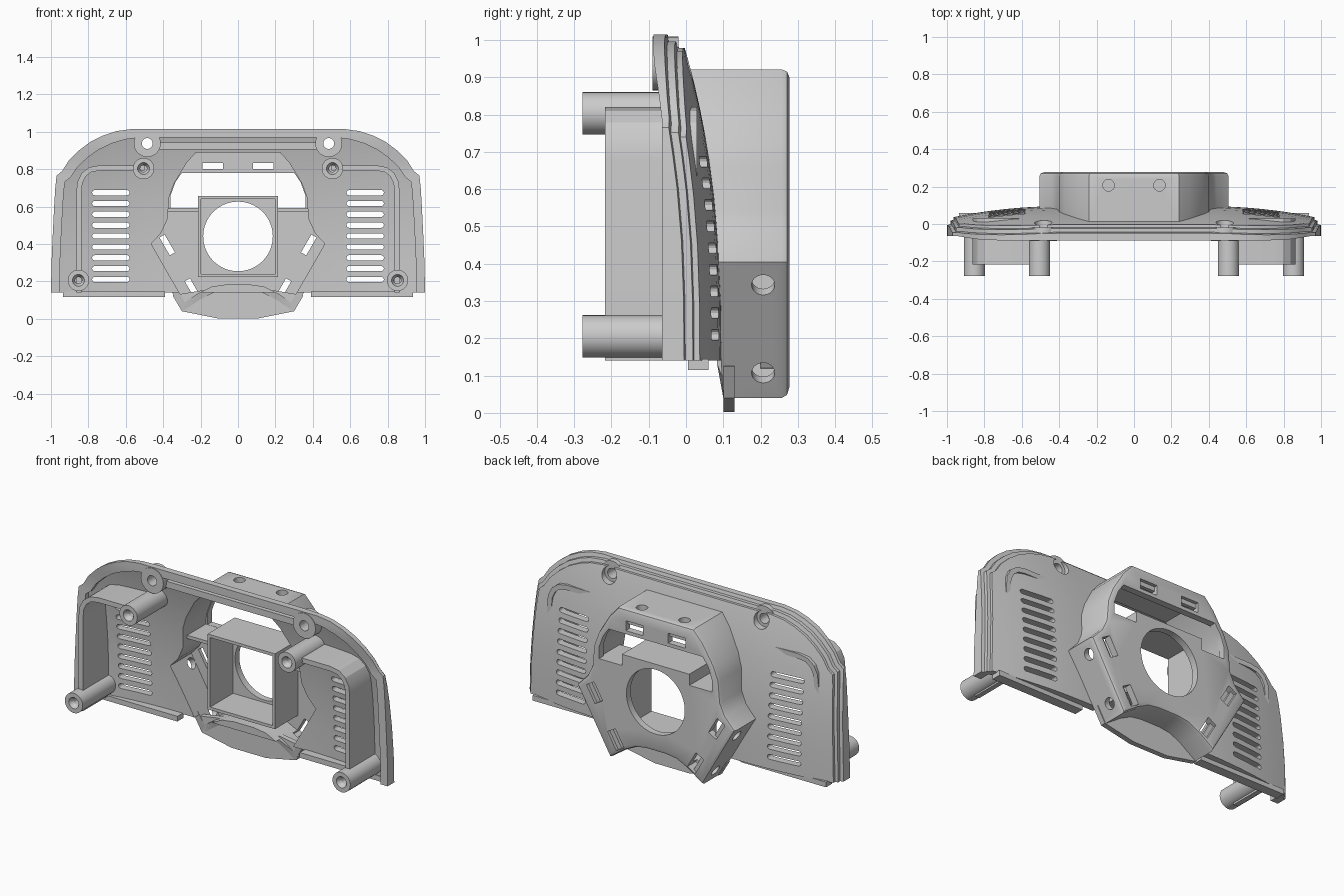
import bpy, bmesh, math
from mathutils import Matrix, Vector

if "Cube" in bpy.data.objects:
    bpy.data.objects.remove(bpy.data.objects["Cube"])


def finish(bm, name):
    bmesh.ops.recalc_face_normals(bm, faces=bm.faces)
    me = bpy.data.meshes.new(name)
    bm.to_mesh(me)
    bm.free()
    ob = bpy.data.objects.new(name, me)
    bpy.context.collection.objects.link(ob)
    return ob


def add_prism(bm, poly, y0, y1):
    a = [bm.verts.new((x, y0, z)) for x, z in poly]
    b = [bm.verts.new((x, y1, z)) for x, z in poly]
    bm.faces.new(a)
    bm.faces.new(b[::-1])
    bridge(bm, a, b)


def bridge(bm, a, b):
    n = len(a)
    for i in range(n):
        bm.faces.new((a[i], a[(i + 1) % n], b[(i + 1) % n], b[i]))


def prisms(name, items):
    bm = bmesh.new()
    for poly, y0, y1 in items:
        add_prism(bm, poly, y0, y1)
    return finish(bm, name)


def rect(x0, x1, z0, z1):
    return [(x0, z0), (x1, z0), (x1, z1), (x0, z1)]


def circle(cx, cz, r, n=32):
    return [(cx + r * math.cos(2 * math.pi * i / n), cz + r * math.sin(2 * math.pi * i / n)) for i in range(n)]


def cut(ob, cutter):
    cutter.hide_render = True
    m = ob.modifiers.new("cut", 'BOOLEAN')
    m.operation, m.solver, m.object, m.use_self = 'DIFFERENCE', 'EXACT', cutter, True
    bpy.context.view_layer.objects.active = ob
    bpy.ops.object.modifier_apply(modifier=m.name)
    bpy.data.objects.remove(cutter)


def mirror_x(pts):
    return pts + [(-x, z) for x, z in reversed(pts)]


def inset(poly, d):
    out, n = [], len(poly)
    for i in range(n):
        p, q, r = (Vector(poly[(i + k) % n]) for k in (-1, 0, 1))
        e1, e2 = (q - p).normalized(), (r - q).normalized()
        n1, n2 = Vector((-e1.y, e1.x)), Vector((-e2.y, e2.x))
        v = q + (n1 + n2) * d / (1 + n1.dot(n2))
        out.append((v.x, v.y))
    return out


# Curved back surface of the shell
def back(x, z):
    t = max(0, (z - .14) / .86)
    return .095 - .105 * t ** 2.5 - .055 * (max(0, abs(x) - .4) / .55) ** 2


def rim_front(x, z):
    return -.065 - .022 * min(1, max(0, (z - .8) / .15))


ROWS = [(1, .14), (.997, .3), (.99, .46), (.983, .6), (.977, .7), (.97, .765), (.94, .79), (.905, .845),
        (.85, .9), (.79, .945), (.72, .98), (.65, 1.003), (.57, 1.014)]


def slab(name, d, z0, yf, yb, cols=28):
    """Arched slab inset by d from the outline, between two depth functions."""
    bm = bmesh.new()
    k = (.874 - d) / .874
    rows = [(w - d, z0 if i == 0 else .14 + (z - .14) * k) for i, (w, z) in enumerate(ROWS)]
    g = []
    for fn in (yf, yb):
        g.append([[bm.verts.new((x, fn(x, z), z)) for x in [w * (2 * j / cols - 1) for j in range(cols + 1)]]
                  for w, z in rows])
        for r0, r1 in zip(g[-1], g[-1][1:]):
            for j in range(cols):
                bm.faces.new((r0[j], r0[j + 1], r1[j + 1], r1[j]))
    loops = [s[0] + [r[-1] for r in s[1:-1]] + s[-1][::-1] + [r[0] for r in s[-2:0:-1]] for s in g]
    bridge(bm, *loops)
    return finish(bm, name)


# Rim flange, stepped lip and main panel
rim = slab("rim_flange", 0, .14, rim_front, lambda x, z: back(x, z) - .035)
cut(rim, slab("cavity", .045, .05, lambda x, z: -.4, lambda x, z: .4))
lip = slab("stepped_lip", .018, .14, lambda x, z: back(x, z) - .042, lambda x, z: back(x, z) - .015)
panel = slab("main_panel", .035, .14, lambda x, z: back(x, z) - .035, back)

# Housing outline: three arms around the centre
outer = mirror_x([(.06, .15), (.13, .14), (.2, .105), (.295, .04), (.505, .405), (.44, .475), (.41, .54),
                  (.4, .66), (.37, .74), (.3, .855), (.24, .921)])
inner = inset(outer, .033)
S = (1, -1)


def slot(cx, cz, h, r):
    pts = []
    for s, a0 in ((1, -90), (-1, 90)):
        for i in range(7):
            a = math.radians(a0 + 30 * i)
            pts.append((cx + s * (h - r) + r * math.cos(a), cz + r * math.sin(a)))
    return pts


for ob in (panel, lip):
    items = [(inner, -.3, .3)]
    for s in S:
        items += [(slot(s * .68, .21 + .058 * i, .1, .014), -.3, .3) for i in range(9)]
        items.append((circle(s * .485, .937, .047), -.3, .3))
    cut(ob, prisms("openings", items))

# Bottom tongues
prisms("bottom_tongues", [(rect(min(s * .39, s * .935), max(s * .39, s * .935), .115, .145), .005, .06) for s in S])


# Centre housing, hollow and open to the front
def hfront(x, z):
    return back(x, z) - .012 if z > .13 else .1


bm = bmesh.new()
L = lambda poly, fn: [bm.verts.new((x, fn(x, z), z)) for x, z in poly]
loops = [L(inner, lambda x, z: .238), L(inner, hfront), L(outer, hfront), L(outer, lambda x, z: .257),
         L(inset(outer, .006), lambda x, z: .271), L(inset(outer, .02), lambda x, z: .277)]
for a, b in zip(loops, loops[1:]):
    bridge(bm, a, b)
bm.faces.new(loops[0])
bm.faces.new(loops[-1])
housing = finish(bm, "centre_housing")

# Housing openings: round hole, upper window, arm windows
items = [(circle(0, .44, .186, 64), .1, .4),
         (mirror_x([(.215, .655), (.215, .593), (.36, .593), (.36, .66), (.335, .73), (.3, .78)]), .2, .4)]
bm = bmesh.new()
for ang in (90, -30, 210):
    a = math.radians(ang)
    d, t, c = Vector((math.cos(a), math.sin(a))), Vector((math.sin(a), -math.cos(a))), Vector((0, .457))
    P = lambda u, v: tuple(c + d * v + t * u)
    for s in S:
        for u0, u1, v0, v1, y0 in ((.08, .19, .343, .40, .258), (.08, .19, .343, .375, .2)):
            items.append(([P(s * u0, v0), P(s * u1, v0), P(s * u1, v1), P(s * u0, v1)], y0, .35))
        x, z = P(s * .136, .47)
        rot = Vector((d.x, 0, d.y)).to_track_quat('Z', 'Y').to_matrix().to_4x4()
        bmesh.ops.create_cone(bm, cap_ends=True, segments=24, radius1=.031, radius2=.031, depth=.14,
                              matrix=Matrix.Translation((x, .207, z)) @ rot)
for it in items:
    cut(housing, prisms("opening", [it]))
cut(housing, finish(bm, "arm_screw_holes"))

# Square tube around the round hole, side ledges
prisms("square_tube", [(rect(-.215, .215, .64, .657), .03, .277), (rect(-.215, .215, .223, .24), .03, .26),
                       (rect(-.215, -.198, .24, .64), .03, .26), (rect(.198, .215, .24, .64), .03, .26)])
prisms("side_ledges", [(rect(min(s * .213, s * .375), max(s * .213, s * .375), .573, .592), .07, .277) for s in S])

# Lower skirt
prisms("lower_skirt", [(mirror_x([(.11, .002), (.3, .04), (.35, .125), (.2, .15)]), .1, .13)])

# Inner ribs
rib = [(.5, .806), (.74, .806), (.79, .797), (.825, .77), (.845, .73), (.85, .68), (.85, .14)]


def strip(path, w, s):
    side = []
    for i, p in enumerate(path):
        q = Vector(path[min(i + 1, len(path) - 1)]) - Vector(path[max(i - 1, 0)])
        n = Vector((-q.y, q.x)).normalized() * w / 2
        side.append((Vector(p) + n, Vector(p) - n))
    return [(s * v.x, v.y) for v in [a for a, b in side] + [b for a, b in reversed(side)]]


for s in S:
    prisms("corner_rib", [(strip(rib, .028, s), -.217, .03)])
prisms("top_rib", [(rect(-.43, .43, .905, .942), -.06, .0)])


# Screw bosses, lathed about y
def lathe(name, cx, cz, prof, closed, n=32):
    bm = bmesh.new()
    rings = [[bm.verts.new((x, y, z)) for x, z in circle(cx, cz, r, n)] for r, y in prof]
    for a, b in zip(rings, rings[1:] + (rings[:1] if closed else [])):
        bridge(bm, a, b)
    if not closed:
        bm.faces.new(rings[0])
        bm.faces.new(rings[-1])
    finish(bm, name)


for s in S:
    for x, z in ((.505, .803), (.853, .205)):
        yb = back(x, z) - .02
        lathe("screw_boss", s * x, z, [(.057, yb), (.057, -.277), (.032, -.277), (.018, -.25), (.018, -.12)], False)
    lathe("top_boss", s * .485, .937, [(.072, -.02), (.072, -.09), (.029, -.09), (.029, -.02)], True)

for ob in list(bpy.context.scene.objects):
    bpy.ops.object.select_all(action='DESELECT')
    ob.select_set(True)
    bpy.context.view_layer.objects.active = ob
    bpy.ops.object.shade_smooth_by_angle(angle=math.radians(25))
